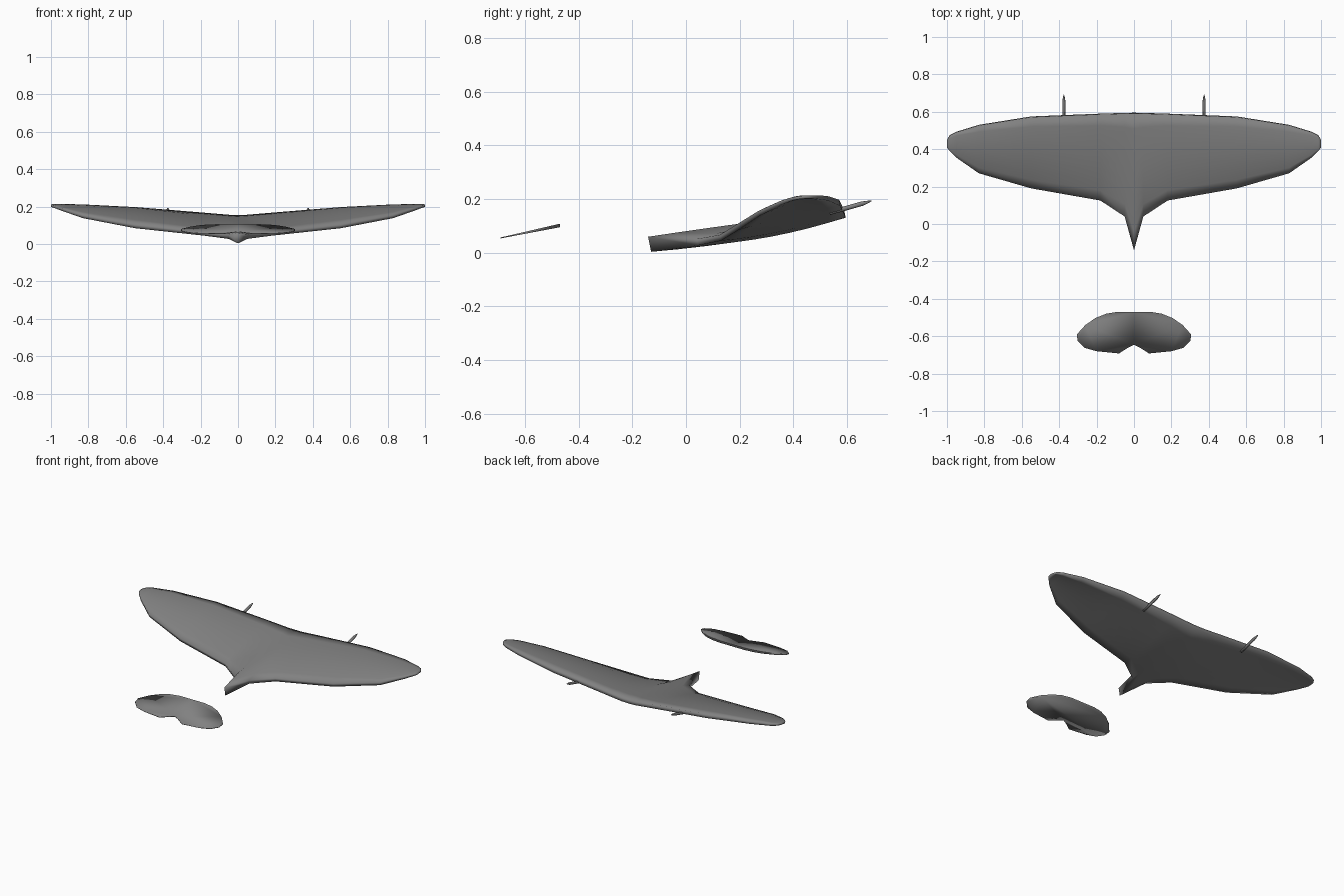
import bpy, bmesh, math
from mathutils import Vector

if "Cube" in bpy.data.objects:
    bpy.data.objects.remove(bpy.data.objects["Cube"])

DARK = bpy.data.materials.new("dark_grey")
DARK.diffuse_color = (.22, .22, .22, 1)
DARK.use_nodes = True
DARK.node_tree.nodes["Principled BSDF"].inputs["Base Color"].default_value = DARK.diffuse_color


def make_object(name, bm, angle=100):
    bmesh.ops.recalc_face_normals(bm, faces=bm.faces)
    mesh = bpy.data.meshes.new(name)
    bm.to_mesh(mesh)
    bm.free()
    mesh.materials.append(DARK)
    ob = bpy.data.objects.new(name, mesh)
    bpy.context.collection.objects.link(ob)
    bpy.ops.object.select_all(action='DESELECT')
    ob.select_set(True)
    bpy.context.view_layer.objects.active = ob
    bpy.ops.object.shade_smooth_by_angle(angle=math.radians(angle))
    return ob


def through(a, b, c, t):
    # quadratic passing a, b, c at t = 0, 0.5, 1
    return a * (1 - t) * (1 - 2 * t) + b * 4 * t * (1 - t) + c * t * (2 * t - 1)


# Wing stations: x, then (y, lower z, thickness) at trailing edge, middle, leading edge
STATIONS = [
    (0.00, (-.13, .003, .056), (.26, .052, .062), (.595, .130, .025)),
    (0.05, (.045, .027, .024), (.32, .060, .058), (.594, .131, .025)),
    (0.18, (.130, .044, .022), (.36, .080, .050), (.590, .143, .024)),
    (0.55, (.195, .084, .022), (.385, .135, .042), (.575, .174, .023)),
    (0.83, (.275, .138, .018), (.40, .174, .026), (.530, .194, .017)),
    (0.95, (.358, .180, .014), (.425, .193, .017), (.493, .199, .014)),
    (0.985, (.392, .193, .011), (.427, .199, .013), (.475, .202, .011)),
    (1.00, (.410, .198, .009), (.430, .200, .011), (.450, .202, .009)),
]
N = 8


def section(bm, side, x, *pts):
    low, up = [], []
    for i in range(N + 1):
        t = i / N
        y, z, h = (through(*[p[k] for p in pts], t) for k in range(3))
        low.append(bm.verts.new((side * x, y, z)))
        up.append(bm.verts.new((side * x, y - .2 * h, z + h)))
    return low + up[::-1]


# Main wing with central keel, lofted tip to tip
bm = bmesh.new()
rings = [section(bm, -1, *s) for s in STATIONS[:0:-1]] + [section(bm, 1, *s) for s in STATIONS]
for a, b in zip(rings, rings[1:]):
    for i in range(len(a)):
        j = (i + 1) % len(a)
        bm.faces.new((a[i], a[j], b[j], b[i]))
bm.faces.new(rings[0])
bm.faces.new(rings[-1])
make_object("main_wing", bm)

# Small tilted plate with a notch, thinning towards its front edge
half = [(.0, -.47), (.09, -.47), (.15, -.48), (.205, -.502), (.26, -.54), (.305, -.59),
        (.302, -.625), (.265, -.662), (.20, -.68), (.08, -.692), (.03, -.66), (.0, -.645)]
bm = bmesh.new()
outline = half + [(-x, y) for x, y in half[-2:0:-1]]


def plate_vert(x, y, top):
    z = .101 + .21 * (y + .47)
    h = .003 + .010 * (y + .70) / .23
    return bm.verts.new((x, y, z + (h if top else -h) / 2))


low = [plate_vert(x, y, False) for x, y in outline]
up = [plate_vert(x, y, True) for x, y in outline]
bm.faces.new(low[::-1])
bm.faces.new(up)
for i in range(len(low)):
    j = (i + 1) % len(low)
    bm.faces.new((low[i], low[j], up[j], up[i]))
make_object("small_plate", bm)

# Pointed prongs on the leading edge: rings of (distance, radius)
axis = Vector((0, .962, .273))
for side, label in ((-1, "left"), (1, "right")):
    bm = bmesh.new()
    base = Vector((side * .375, .535, .148))
    across, lift = Vector((1, 0, 0)), Vector((0, -.273, .962))
    prev = None
    for d, r in ((0, .008), (.07, .0085), (.125, .0085), (.148, .005), (.162, .001)):
        ring = [bm.verts.new(base + axis * d + r * (across * math.cos(k * math.pi / 4)
                + lift * math.sin(k * math.pi / 4))) for k in range(8)]
        if prev:
            for i in range(8):
                bm.faces.new((prev[i], prev[(i + 1) % 8], ring[(i + 1) % 8], ring[i]))
        else:
            bm.faces.new(ring)
        prev = ring
    bm.faces.new(prev)
    make_object(label + "_prong", bm)
